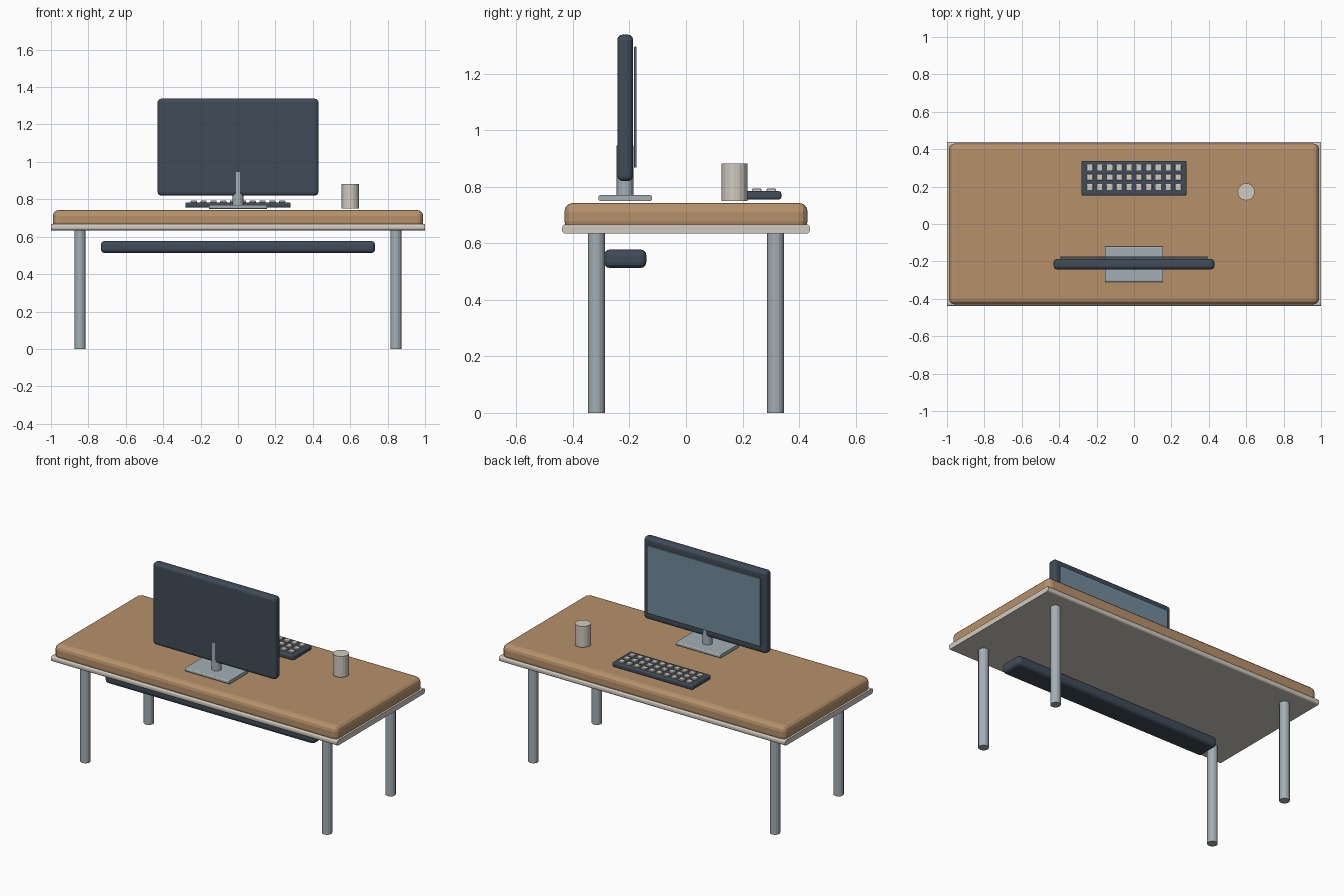
import bpy
import bmesh
from mathutils import Vector

cube = bpy.data.objects.get("Cube")
if cube:
    bpy.data.objects.remove(cube, do_unlink=True)


def material(name, r, g, b):
    mat = bpy.data.materials.new(name)
    mat.use_nodes = True
    mat.diffuse_color = (r, g, b, 1)
    mat.node_tree.nodes["Principled BSDF"].inputs["Base Color"].default_value = (r, g, b, 1)
    return mat


wood = material("warm wood", 0.47, 0.285, 0.147)
white = material("off white", 0.64, 0.60, 0.53)
metal = material("grey metal", 0.37, 0.43, 0.46)
dark = material("dark slate", 0.051, 0.07, 0.098)
glass = material("screen blue", 0.17, 0.26, 0.34)


def finish(name, bm, mat):
    mesh = bpy.data.meshes.new(name)
    bm.to_mesh(mesh)
    bm.free()
    mesh.materials.append(mat)
    obj = bpy.data.objects.new(name, mesh)
    bpy.context.collection.objects.link(obj)
    return obj


def box(name, x, y, z, mat, radius=0, lengthwise=False):
    """Box from (min, max) ranges, rounded on all edges or only on those along x."""
    bm = bmesh.new()
    bmesh.ops.create_cube(bm, size=1)
    for v in bm.verts:
        v.co = Vector([(lo + hi) / 2 + c * (hi - lo) for c, (lo, hi) in zip(v.co, (x, y, z))])
    if radius:
        edges = [e for e in bm.edges
                 if not lengthwise or abs(e.verts[0].co.x - e.verts[1].co.x) > 0.001]
        bmesh.ops.bevel(bm, geom=edges, offset=radius, segments=3, profile=0.5,
                        affect='EDGES', clamp_overlap=True)
    return finish(name, bm, mat)


def cylinder(name, x, y, z, radius, mat, sides=16):
    bm = bmesh.new()
    bmesh.ops.create_cone(bm, cap_ends=True, segments=sides, radius1=radius,
                          radius2=radius, depth=z[1] - z[0])
    bmesh.ops.translate(bm, verts=bm.verts, vec=(x, y, (z[0] + z[1]) / 2))
    return finish(name, bm, mat)


# Desk: top, trim board underneath, legs and hanging cable tray
box("desk_top", (-0.99, 0.99), (-0.43, 0.43), (0.645, 0.743), wood, 0.032)
box("under_board", (-1, 1), (-0.438, 0.438), (0.634, 0.667), white, 0.012, True)
for side, x in (("right", -0.845), ("left", 0.845)):
    for end, y in (("front", -0.317), ("back", 0.317)):
        cylinder(f"{end}_{side}_leg", x, y, (0, 0.636), 0.03, metal)
box("cable_tray", (-0.733, 0.733), (-0.29, -0.14), (0.512, 0.578), dark, 0.022)

# Monitor on its stand, with the screen facing the back
box("stand_base", (-0.155, 0.155), (-0.31, -0.12), (0.749, 0.77), metal, 0.007, True)
cylinder("stand_neck", 0, -0.215, (0.765, 0.945), 0.03, metal)
box("monitor_body", (-0.43, 0.43), (-0.243, -0.187), (0.82, 1.338), dark, 0.019)
box("screen", (-0.395, 0.395), (-0.184, -0.175), (0.867, 1.295), glass, 0.002)

# Keyboard with three rows of keys
box("keyboard_body", (-0.282, 0.282), (0.152, 0.337), (0.755, 0.784), dark, 0.008)
half = 0.0165
for row in range(3):
    for col in range(10):
        x = (col - 4.5) * 0.0525
        y = 0.25 + (row - 1) * 0.052
        box(f"key_{row}_{col}", (x - half, x + half), (y - half, y + half),
            (0.782, 0.793), white, 0.003)

# Mug
cylinder("mug", 0.6, 0.172, (0.75, 0.882), 0.046, white)
